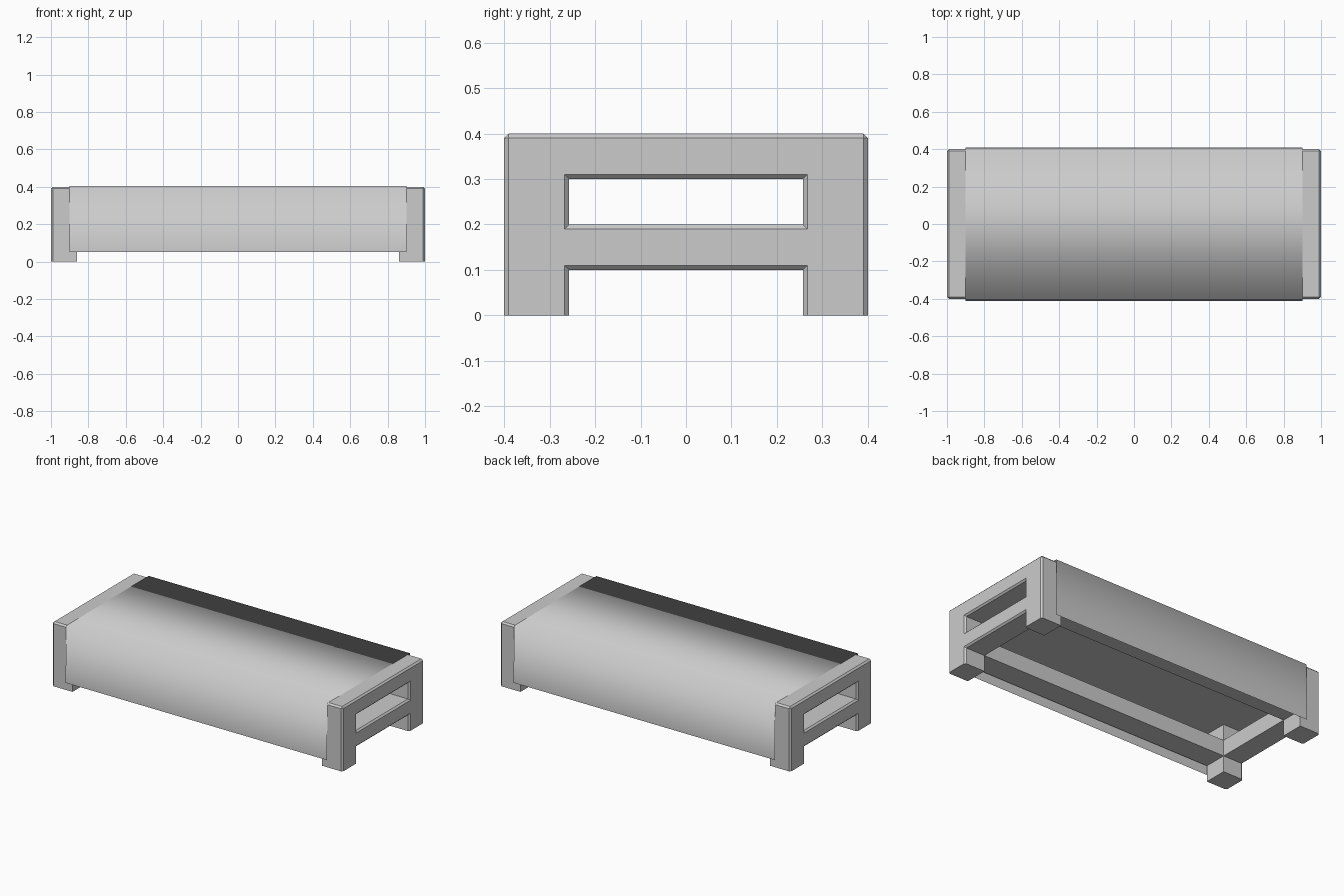
import bpy, bmesh

if "Cube" in bpy.data.objects:
    bpy.data.objects.remove(bpy.data.objects["Cube"])

# Grid lines of the table frame
XS = [-1, -0.86, 0.86, 1]
YS = [-0.4, -0.257, 0.257, 0.4]
ZS = [0, 0.1, 0.2, 0.3, 0.4]
GRID = (XS, YS, ZS)


def filled(i, j, k):
    """Layers: legs, rail ring, posts, solid top."""
    if not (0 <= i < 3 and 0 <= j < 3 and 0 <= k < 4):
        return False
    if k == 3:
        return True
    if k == 1:
        return not (i == 1 and j == 1)
    return i != 1 and j != 1


def finish(bm, name):
    mesh = bpy.data.meshes.new(name)
    bm.to_mesh(mesh)
    bm.free()
    obj = bpy.data.objects.new(name, mesh)
    bpy.context.collection.objects.link(obj)
    return obj


# Table frame: outer skin of the filled cells
bm = bmesh.new()
verts = {}


def corner(idx):
    if idx not in verts:
        verts[idx] = bm.verts.new([GRID[a][idx[a]] for a in range(3)])
    return verts[idx]


for i in range(3):
    for j in range(3):
        for k in range(4):
            if not filled(i, j, k):
                continue
            for axis in range(3):
                for side in (0, 1):
                    nb = [i, j, k]
                    nb[axis] += 1 if side else -1
                    if filled(*nb):
                        continue
                    u, v = (axis + 1) % 3, (axis + 2) % 3
                    loop = []
                    for du, dv in ((0, 0), (1, 0), (1, 1), (0, 1)):
                        c = [i, j, k]
                        c[axis] += side
                        c[u] += du
                        c[v] += dv
                        loop.append(corner(tuple(c)))
                    bm.faces.new(loop if side else loop[::-1])
bm.normal_update()

# Chamfer the edges around both ends and the top
sharp = []
for e in bm.edges:
    a, b = (v.co for v in e.verts)
    on_end = abs(a.x) > 0.99 and abs(b.x) > 0.99 and a.x * b.x > 0
    on_top = a.z > 0.39 and b.z > 0.39
    on_floor = a.z < 0.01 and b.z < 0.01
    if (on_end or on_top) and not on_floor and e.calc_face_angle(0) > 0.1:
        sharp.append(e)
bmesh.ops.bevel(bm, geom=sharp, offset=0.01, offset_type='OFFSET', segments=1,
                profile=0.5, affect='EDGES', clamp_overlap=True)
finish(bm, "table_frame")

# Thin cloth draped over the top, open at the ends
profile = [(-0.411, 0.05), (-0.404, 0.403), (0.407, 0.403), (0.41, 0.05)]
bm = bmesh.new()
left = [bm.verts.new((-0.9, y, z)) for y, z in profile]
right = [bm.verts.new((0.9, y, z)) for y, z in profile]
for n in range(3):
    f = bm.faces.new((left[n], right[n], right[n + 1], left[n + 1]))
    f.smooth = True
finish(bm, "cloth_cover")
